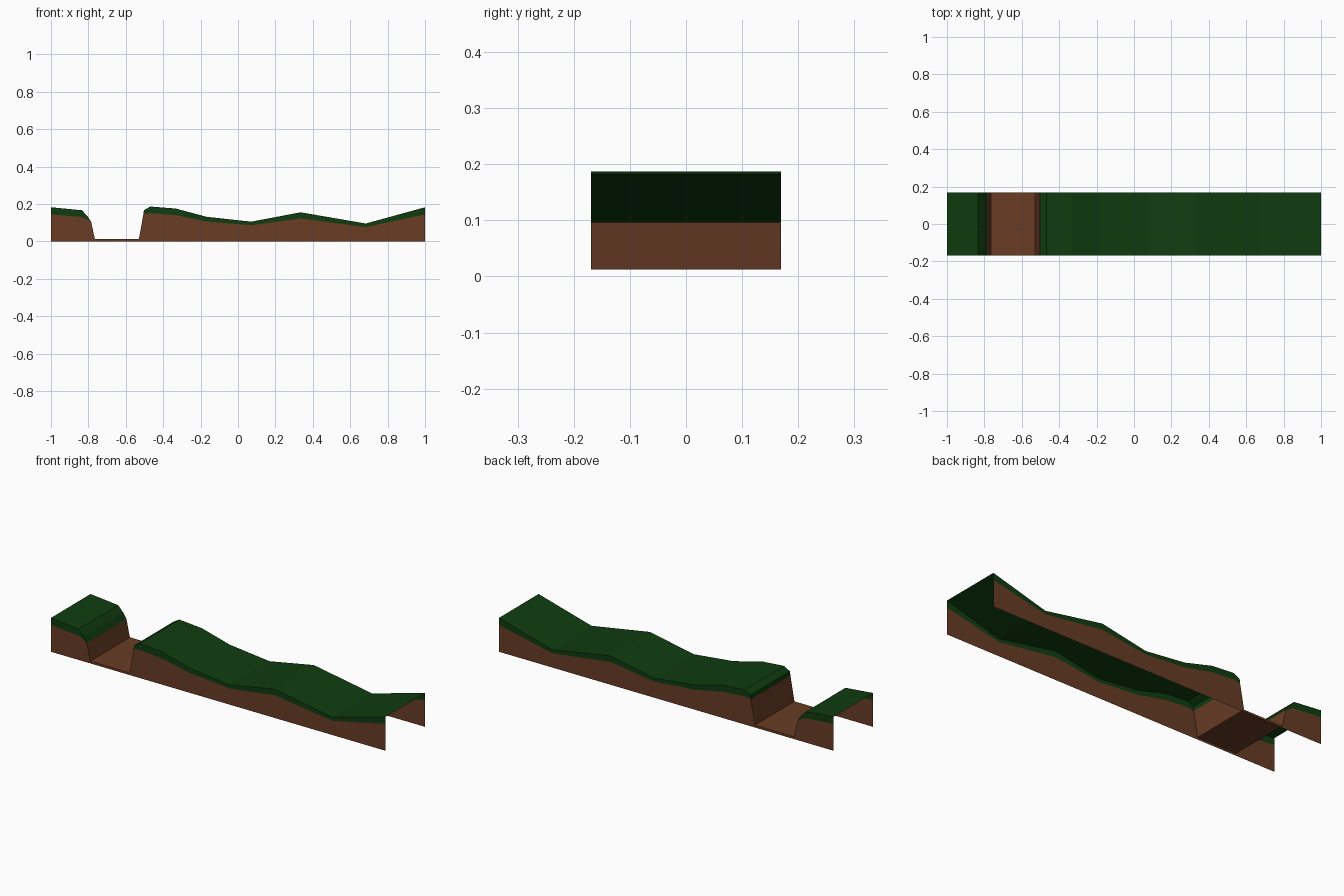
import bpy
import bmesh

cube = bpy.data.objects.get("Cube")
if cube:
    bpy.data.objects.remove(cube, do_unlink=True)

HALF = 0.169  # half depth of the strip


def make_material(name, rgb):
    mat = bpy.data.materials.new(name)
    mat.use_nodes = True
    mat.diffuse_color = (*rgb, 1)
    bsdf = mat.node_tree.nodes["Principled BSDF"]
    bsdf.inputs["Base Color"].default_value = (*rgb, 1)
    bsdf.inputs["Roughness"].default_value = 0.9
    return mat


def loft(name, sections, mat):
    """Join equal-length open cross-sections placed along x into an open shell."""
    bm = bmesh.new()
    rings = [[bm.verts.new(p) for p in sec] for sec in sections]
    for a, b in zip(rings, rings[1:]):
        for i in range(len(a) - 1):
            bm.faces.new((a[i], b[i], b[i + 1], a[i + 1]))
    # Collapse the places where a cross-section tapers to nothing
    bmesh.ops.remove_doubles(bm, verts=bm.verts[:], dist=0.0001)
    mesh = bpy.data.meshes.new(name)
    bm.to_mesh(mesh)
    bm.free()
    mesh.materials.append(mat)
    obj = bpy.data.objects.new(name, mesh)
    bpy.context.collection.objects.link(obj)
    return obj


def band(x, low, high):
    """Cross-section: front edge up, across the top, back edge down."""
    return [(x, -HALF, low), (x, -HALF, high), (x, HALF, high), (x, HALF, low)]


# Ground profile: x, top height, height where grass meets earth
left_bank = [(-1, .183, .145), (-.835, .167, .131), (-.805, .136, .118), (-.785, .105, .105)]
gap = [(-.785, .105), (-.765, .012), (-.53, .012), (-.506, .145)]
right_bank = [(-.506, .145, .145), (-.503, .167, .146), (-.469, .187, .152),
              (-.333, .176, .141), (-.168, .132, .107), (.07, .106, .087),
              (.335, .156, .123), (.683, .096, .077), (1, .183, .145)]

grass = make_material("dark grass green", (.005, .045, .005))
earth = make_material("earth brown", (.14, .045, .018))

for side, bank in (("left", left_bank), ("right", right_bank)):
    # Grass covering with its overhanging edge bands
    loft(f"{side}_grass_cover", [band(x, s, t) for x, t, s in bank], grass)
    # Earth walls below the grass, front and back
    loft(f"{side}_front_earth_wall", [[(x, -HALF, 0), (x, -HALF, s)] for x, t, s in bank], earth)
    loft(f"{side}_back_earth_wall", [[(x, HALF, s), (x, HALF, 0)] for x, t, s in bank], earth)

# Sunken gap: sloping walls, floor and thin side edges
loft("earth_gap", [band(x, 0, t) for x, t in gap], earth)
